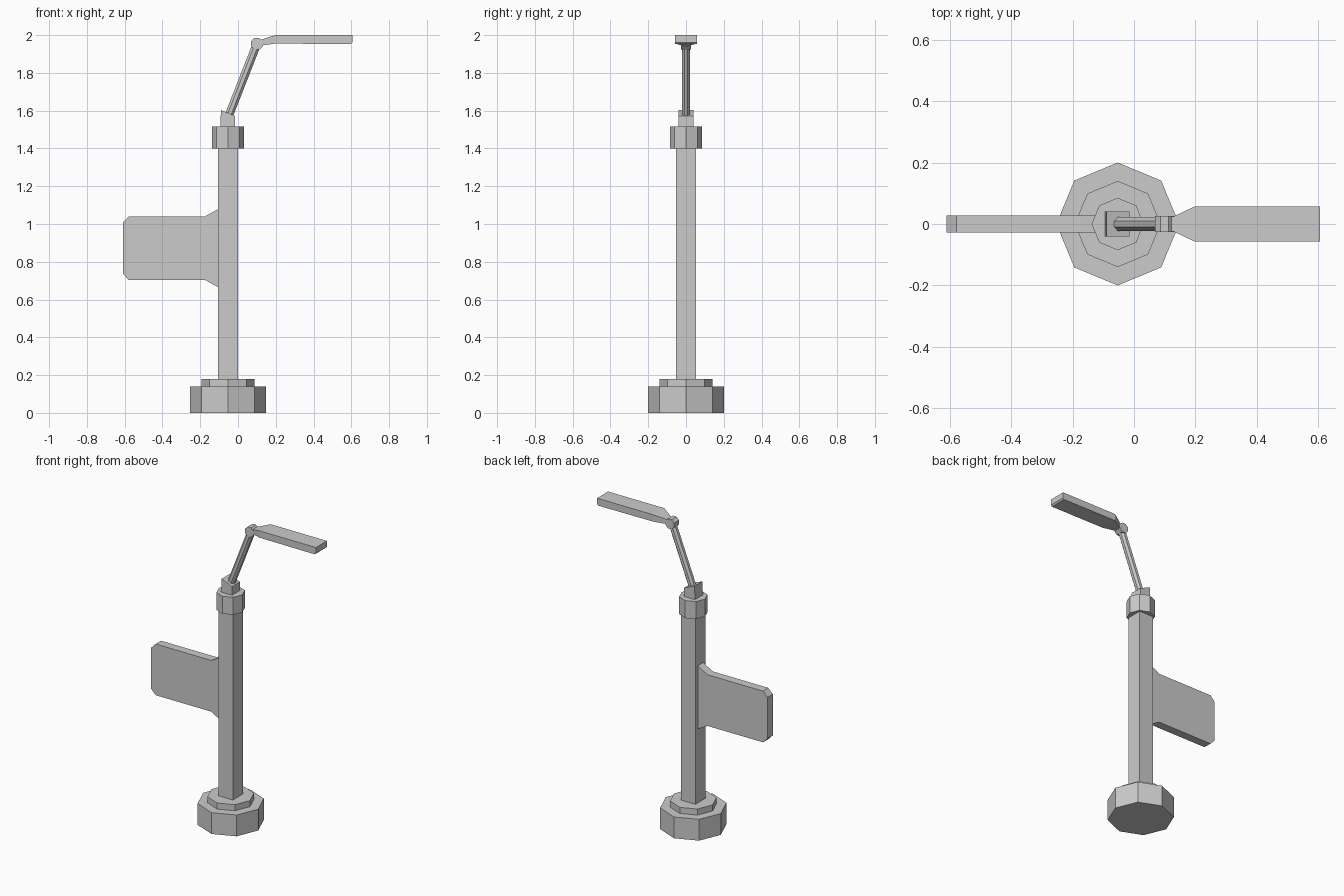
import bpy, bmesh, math
from mathutils import Vector

if "Cube" in bpy.data.objects:
    bpy.data.objects.remove(bpy.data.objects["Cube"])

PX = -0.053  # pole axis in x


def finish(name, bm):
    bmesh.ops.recalc_face_normals(bm, faces=bm.faces)
    me = bpy.data.meshes.new(name)
    bm.to_mesh(me)
    bm.free()
    ob = bpy.data.objects.new(name, me)
    bpy.context.collection.objects.link(ob)
    return ob


def loft(name, rings):
    """Skin equal-sized rings of points and cap both ends."""
    bm = bmesh.new()
    loops = [[bm.verts.new(p) for p in r] for r in rings]
    n = len(loops[0])
    for a, b in zip(loops, loops[1:]):
        for i in range(n):
            j = (i + 1) % n
            bm.faces.new((a[i], a[j], b[j], b[i]))
    bm.faces.new(loops[0][::-1])
    bm.faces.new(loops[-1])
    return finish(name, bm)


def slab(name, outline, half):
    """Front-view (x, z) outline extruded to y = +-half."""
    return loft(name, [[(x, y, z) for x, z in outline] for y in (-half, half)])


def octagon(r, z):
    return [(PX + r * math.cos(i * math.pi / 4), r * math.sin(i * math.pi / 4), z)
            for i in range(8)]


# Stepped base and top collar, all octagonal
for name, r, z0, z1 in (("base", 0.2, 0, 0.14),
                        ("base_step", 0.14, 0.14, 0.18),
                        ("collar", 0.085, 1.4, 1.515)):
    loft(name, [octagon(r, z0), octagon(r, z1)])

# Square pole
slab("pole", [(PX - 0.052, 0.18), (PX + 0.052, 0.18),
              (PX + 0.052, 1.4), (PX - 0.052, 1.4)], 0.052)

# Side panel with clipped corners and flared root
upper = [(-0.1, 0.21), (-0.175, 0.168), (-0.578, 0.168), (-0.61, 0.135)]
slab("side_panel", [(x, 0.872 + z) for x, z in upper] +
     [(x, 0.872 - z) for x, z in reversed(upper)], 0.028)

# Socket with sloped top
slab("arm_socket", [(-0.094, 1.515), (-0.015, 1.515),
                    (-0.015, 1.572), (-0.09, 1.603)], 0.041)

# Octagonal slanted arm
a, b = Vector((-0.05, 0, 1.57)), Vector((0.1, 0, 1.953))
d = (b - a).normalized()
side = Vector((0, 1, 0))
up = d.cross(side)
loft("arm", [[c + 0.024 * (math.cos(t) * side + math.sin(t) * up)
              for t in [(i + 0.5) * math.pi / 4 for i in range(8)]] for c in (a, b)])

# Octagonal elbow joint
slab("elbow_joint", [(0.1 + 0.034 * math.cos((i + 0.5) * math.pi / 4),
                      1.954 + 0.034 * math.sin((i + 0.5) * math.pi / 4))
                     for i in range(8)], 0.026)

# Lamp head: narrow neck widening to a flat bar
sections = [(0.1, 0.025, 1.94, 1.97), (0.13, 0.025, 1.946, 1.978),
            (0.197, 0.057, 1.955, 2.0), (0.597, 0.057, 1.953, 2.0),
            (0.605, 0.057, 1.962, 2.0)]
loft("lamp_head", [[(x, -w, z0), (x, w, z0), (x, w, z1), (x, -w, z1)]
                   for x, w, z0, z1 in sections])
